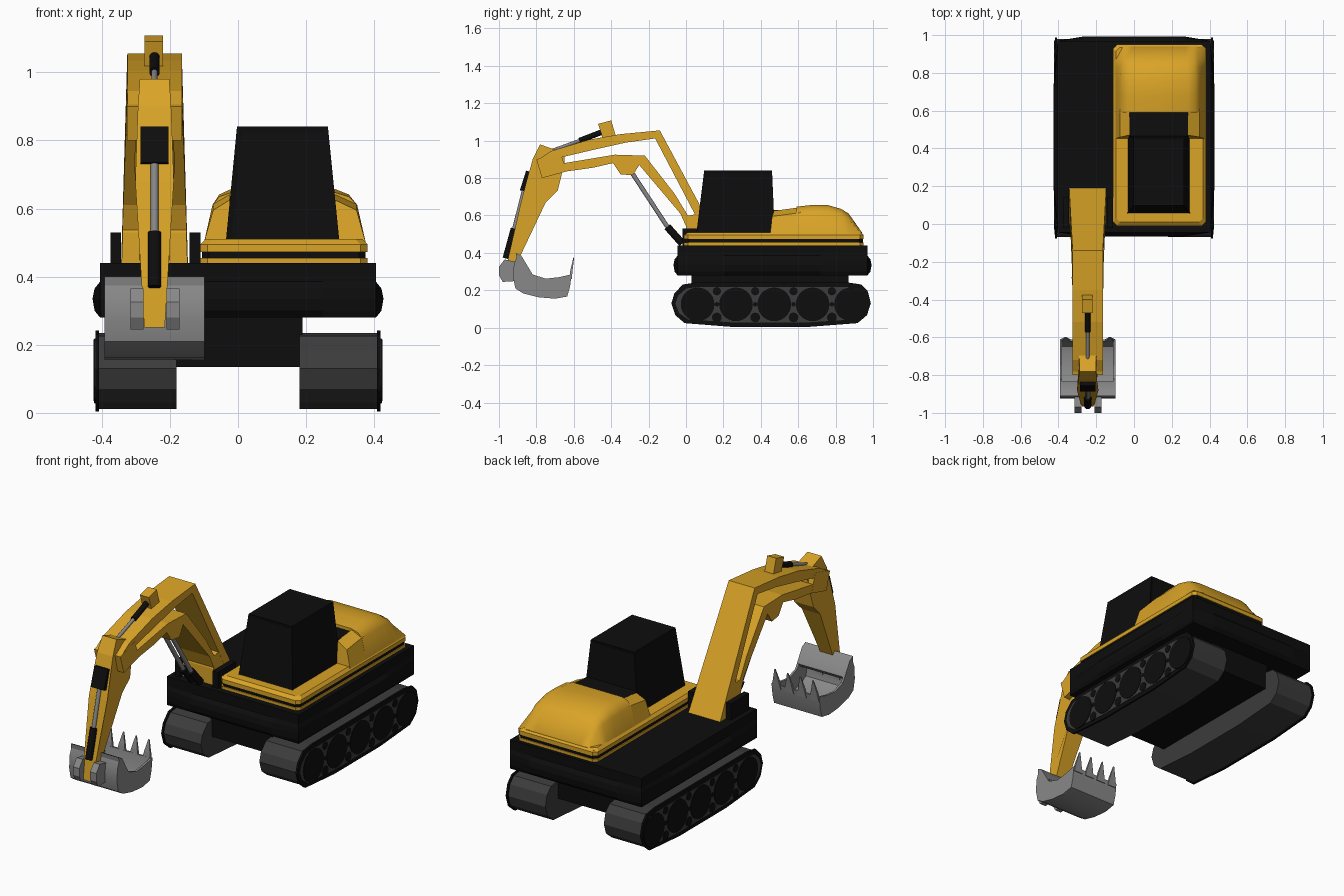
import bpy, bmesh, math
from mathutils import Vector

if "Cube" in bpy.data.objects:
    bpy.data.objects.remove(bpy.data.objects["Cube"], do_unlink=True)


def material(name, r, g, b):
    m = bpy.data.materials.new(name)
    m.use_nodes = True
    m.diffuse_color = (r, g, b, 1)
    m.node_tree.nodes["Principled BSDF"].inputs["Base Color"].default_value = (r, g, b, 1)
    return m


YELLOW = material("machine yellow", 0.70, 0.37, 0.02)
BLACK = material("matte black", 0.004, 0.004, 0.004)
RUBBER = material("track grey", 0.045, 0.045, 0.045)
STEEL = material("bare steel", 0.25, 0.25, 0.25)


def finish(name, bm, mat, smooth=0):
    bmesh.ops.recalc_face_normals(bm, faces=bm.faces)
    me = bpy.data.meshes.new(name)
    bm.to_mesh(me)
    bm.free()
    me.materials.append(mat)
    ob = bpy.data.objects.new(name, me)
    bpy.context.collection.objects.link(ob)
    if smooth:
        bpy.ops.object.select_all(action="DESELECT")
        ob.select_set(True)
        bpy.context.view_layer.objects.active = ob
        bpy.ops.object.shade_smooth_by_angle(angle=math.radians(smooth))
    return ob


def loft(name, rings, mat, smooth=0):
    """Skin closed rings of equal length and cap both ends."""
    bm = bmesh.new()
    rows = [[bm.verts.new(p) for p in ring] for ring in rings]
    n = len(rows[0])
    for a, b in zip(rows, rows[1:]):
        for i in range(n):
            bm.faces.new((a[i], a[(i + 1) % n], b[(i + 1) % n], b[i]))
    bm.faces.new(rows[0])
    bm.faces.new(rows[-1])
    return finish(name, bm, mat, smooth)


def prism(name, profile, x0, x1, mat, smooth=0):
    """Extrude a (y, z) profile from x0 to x1."""
    return loft(name, [[(x, y, z) for y, z in profile] for x in (x0, x1)], mat, smooth)


def rect(x0, x1, y0, y1, z, c=0.0):
    """Rectangle ring with cut corners."""
    return [(x0 + c, y0, z), (x1 - c, y0, z), (x1, y0 + c, z), (x1, y1 - c, z),
            (x1 - c, y1, z), (x0 + c, y1, z), (x0, y1 - c, z), (x0, y0 + c, z)]


def box(name, x0, x1, y0, y1, z0, z1, mat):
    return prism(name, [(y0, z0), (y1, z0), (y1, z1), (y0, z1)], x0, x1, mat)


def rod(name, a, b, r, mat, sides=16):
    a, b = Vector(a), Vector(b)
    d = b - a
    bm = bmesh.new()
    bmesh.ops.create_cone(bm, cap_ends=True, segments=sides, radius1=r, radius2=r, depth=d.length)
    bm.transform(d.to_track_quat("Z", "Y").to_matrix().to_4x4())
    bmesh.ops.translate(bm, verts=bm.verts, vec=(a + b) / 2)
    return finish(name, bm, mat, 40)


def scaled(profile, ky, kz, cy=0.455, cz=0.124):
    return [(cy + (y - cy) * ky, cz + (z - cz) * kz) for y, z in profile]


# Crawler tracks with rims, wheels and rollers
TRACK = [(-0.07, 0.13), (-0.055, 0.18), (-0.01, 0.225), (0.06, 0.235), (0.86, 0.235), (0.93, 0.225),
         (0.965, 0.19), (0.98, 0.13), (0.96, 0.07), (0.91, 0.03), (0.65, 0.011),
         (0.25, 0.011), (0.0, 0.03), (-0.05, 0.07)]
for side, s in (("left", 1), ("right", -1)):
    prism(side + "_track_belt", TRACK, s * 0.18, s * 0.415, RUBBER)
    prism(side + "_track_rim", scaled(TRACK, 1.015, 1.06), s * 0.408, s * 0.419, BLACK)
    prism(side + "_track_side", scaled(TRACK, 0.975, 0.85), s * 0.41, s * 0.421, RUBBER)
    for i in range(5):
        y = 0.062 + i * 0.205
        rod(f"{side}_wheel_{i}", (s * 0.38, y, 0.125), (s * 0.424, y, 0.125), 0.09, BLACK, 28)
        if i < 4:
            for z, r in ((0.055, 0.026), (0.195, 0.022), (0.125, 0.012)):
                rod(f"{side}_roller_{i}", (s * 0.38, y + 0.103, z), (s * 0.423, y + 0.103, z), r, BLACK)

# Undercarriage and slewing deck with a bowed waist band
box("undercarriage", -0.19, 0.19, 0.03, 0.87, 0.135, 0.30, BLACK)


def bowed(z, b):
    ring = [(-0.405, -0.045), (-0.25, -0.045 - b), (0.25, -0.045 - b), (0.405, -0.045),
            (0.405 + b, 0.2), (0.405 + b, 0.72), (0.405, 0.97), (0.27, 0.97 + b),
            (-0.27, 0.97 + b), (-0.405, 0.97), (-0.405 - b, 0.72), (-0.405 - b, 0.2)]
    return [(x, y, z) for x, y in ring]


loft("deck", [bowed(z, b) for z, b in ((0.28, 0.0), (0.30, 0.016), (0.335, 0.022),
                                       (0.365, 0.016), (0.385, 0.0), (0.44, 0.0))], BLACK)

# Yellow housing base with a dark stripe
loft("housing_sill", [rect(-0.11, 0.38, -0.01, 0.95, z, 0.02) for z in (0.43, 0.455)], YELLOW)
loft("housing_stripe", [rect(-0.105, 0.375, -0.005, 0.945, z, 0.02) for z in (0.455, 0.473)], BLACK)
loft("housing_top", [rect(-0.11, 0.38, -0.01, 0.95, 0.473, 0.02),
                     rect(-0.11, 0.38, -0.01, 0.95, 0.495, 0.02),
                     rect(-0.095, 0.365, 0.01, 0.935, 0.51, 0.02)], YELLOW)


# Engine hood and the cheeks reaching forward beside the cab
def hood_ring(y, shoulder, top, inset):
    return [(-0.10, y, 0.50), (-0.075 + inset, y, shoulder), (-0.055 + inset, y, (shoulder + 2 * top) / 3),
            (-0.02 + inset, y, top), (0.285 - inset, y, top), (0.325 - inset, y, (shoulder + 2 * top) / 3),
            (0.35 - inset, y, shoulder), (0.375, y, 0.50)]


loft("engine_hood", [hood_ring(0.59, 0.61, 0.647, 0), hood_ring(0.68, 0.61, 0.657, 0),
                     hood_ring(0.76, 0.61, 0.655, 0), hood_ring(0.83, 0.60, 0.635, 0.005),
                     hood_ring(0.87, 0.58, 0.61, 0.01), hood_ring(0.94, 0.505, 0.51, 0.015)],
     YELLOW, 35)
for side, outer, mid, inner in (("right", -0.10, -0.073, -0.025), ("left", 0.375, 0.348, 0.285)):
    loft(side + "_hood_cheek", [[(outer, y, 0.50), (mid, y + 0.01, z), (inner, y + 0.02, z + 0.03), (inner, y, 0.50)]
                                for y, z in ((0.45, 0.595), (0.60, 0.615))], YELLOW)

# Cab with inset window panels
cab = loft("cab", [[(-0.036, 0.055, 0.50), (0.298, 0.055, 0.50), (0.298, 0.475, 0.50), (-0.036, 0.475, 0.50)],
                   [(-0.003, 0.097, 0.84), (0.264, 0.097, 0.84), (0.264, 0.46, 0.84), (-0.003, 0.46, 0.84)]], BLACK)
bm = bmesh.new()
bm.from_mesh(cab.data)
panels = [f for f in bm.faces if f.normal.z > -0.5]
bmesh.ops.inset_individual(bm, faces=panels, thickness=0.022, depth=-0.004)
bm.to_mesh(cab.data)
bm.free()
box("cab_rear_filler", -0.025, 0.285, 0.46, 0.595, 0.50, 0.63, BLACK)

# Boom: upper and lower beams joined by a foot and an end block
BX = -0.245


def boom_part(name, profile, half=0.08):
    ob = prism(name, profile, BX - half, BX + half, YELLOW)
    for v in ob.data.vertices:  # the boom widens towards its foot
        v.co.x = BX + (v.co.x - BX) * (1 + 0.22 * max(0, 0.95 - v.co.z) / 0.5 * (v.co.y > -0.3))
    return ob


boom_part("boom_upper_beam", [(-0.79, 0.90), (-0.72, 0.945), (-0.52, 1.005), (-0.35, 1.035), (-0.14, 1.055),
                              (0.195, 0.43), (0.14, 0.43), (-0.165, 1.012), (-0.32, 0.99), (-0.50, 0.95), (-0.67, 0.91)])
boom_part("boom_lower_beam", [(-0.68, 0.875), (-0.50, 0.905), (-0.38, 0.925), (-0.22, 0.92), (-0.06, 0.715),
                              (0.01, 0.60), (0.07, 0.605), (0.09, 0.52), (0.01, 0.52), (-0.03, 0.61),
                              (-0.25, 0.87), (-0.285, 0.815), (-0.35, 0.82), (-0.39, 0.88), (-0.50, 0.855), (-0.68, 0.83)])
boom_part("boom_foot", [(0.0, 0.43), (0.0, 0.53), (0.02, 0.60), (0.09, 0.615), (0.17, 0.43)], 0.079)
boom_part("boom_end_block", [(-0.80, 0.90), (-0.67, 0.937), (-0.64, 0.835), (-0.77, 0.80)], 0.081)
for name, x0 in (("outer", -0.375), ("inner", -0.142)):
    box(name + "_boom_bracket", x0, x0 + 0.032, -0.02, 0.14, 0.43, 0.53, BLACK)

# Stick, tapering in width towards the bucket
stick = prism("stick", [(-0.78, 0.98), (-0.71, 0.955), (-0.65, 0.94), (-0.65, 0.88), (-0.685, 0.735), (-0.75, 0.67),
                        (-0.89, 0.375), (-0.91, 0.25), (-0.965, 0.25), (-0.95, 0.375), (-0.88, 0.68), (-0.82, 0.90)],
              -1, 1, YELLOW)
for v in stick.data.vertices:
    z = v.co.z
    half = 0.03 + 0.062 * (z - 0.25) if z < 0.75 else 0.06 - 0.07 * (z - 0.74)
    v.co.x = BX + v.co.x * half

# Hydraulic cylinders
prism("cylinder_mount", [(-0.47, 1.09), (-0.40, 1.108), (-0.375, 1.025), (-0.445, 1.012)], -0.275, -0.22, YELLOW)


def hydraulic(name, x, base, joint, end, r):
    rod(name + "_barrel", (x, *base), (x, *joint), r, BLACK)
    rod(name + "_piston", (x, *joint), (x, *end), r * 0.6, STEEL)


hydraulic("stick_cylinder", BX, (-0.44, 1.05), (-0.57, 1.0), (-0.75, 0.935), 0.015)
hydraulic("bucket_cylinder", BX, (-0.962, 0.37), (-0.918, 0.53), (-0.862, 0.75), 0.019)
for side, dx in (("left", 0.024), ("right", -0.024)):
    hydraulic(side + "_boom_cylinder", BX + dx, (-0.02, 0.45), (-0.10, 0.54), (-0.29, 0.83), 0.02)
prism("bucket_cylinder_clamp", [(-0.855, 0.84), (-0.835, 0.835), (-0.86, 0.73), (-0.888, 0.735)], -0.286, -0.204, BLACK)

# Bucket: curved shell, side plates, rolled rim, teeth and hanger ears
OUTER = [(-0.90, 0.39), (-0.92, 0.34), (-0.925, 0.27), (-0.912, 0.21), (-0.87, 0.183), (-0.79, 0.163),
         (-0.70, 0.155), (-0.635, 0.167), (-0.62, 0.22), (-0.612, 0.285)]
INNER = [(-0.622, 0.285), (-0.633, 0.22), (-0.648, 0.182), (-0.70, 0.17), (-0.79, 0.178), (-0.865, 0.20),
         (-0.897, 0.22), (-0.908, 0.27), (-0.90, 0.34), (-0.88, 0.38)]
prism("bucket_shell", OUTER + INNER, -0.392, -0.098, STEEL, 40)
PLATE = OUTER + [(-0.68, 0.27), (-0.75, 0.262), (-0.82, 0.285), (-0.86, 0.35)]
for side, x in (("right", -0.392), ("left", -0.11)):
    prism(side + "_bucket_plate", PLATE, x, x + 0.012, STEEL)
prism("bucket_rim", [(-0.91, 0.40), (-0.88, 0.385), (-0.835, 0.31), (-0.85, 0.29), (-0.90, 0.33)],
      -0.392, -0.098, STEEL, 40)
for i in range(4):
    x = -0.362 + i * 0.078
    loft(f"bucket_tooth_{i}", [[(x - w, y, z), (x + w, y, z), (x + w, y - t, z), (x - w, y - t, z)]
                               for w, t, y, z in ((0.028, 0.014, -0.611, 0.26), (0.018, 0.012, -0.606, 0.31),
                                                  (0.003, 0.004, -0.598, 0.375))], STEEL)
EAR = [(-1.0, 0.325), (-0.97, 0.365), (-0.90, 0.35), (-0.90, 0.25), (-0.98, 0.245), (-1.0, 0.28)]
for side, x in (("right", -0.315), ("left", -0.21)):
    prism(side + "_bucket_ear", EAR, x, x + 0.038, STEEL)
